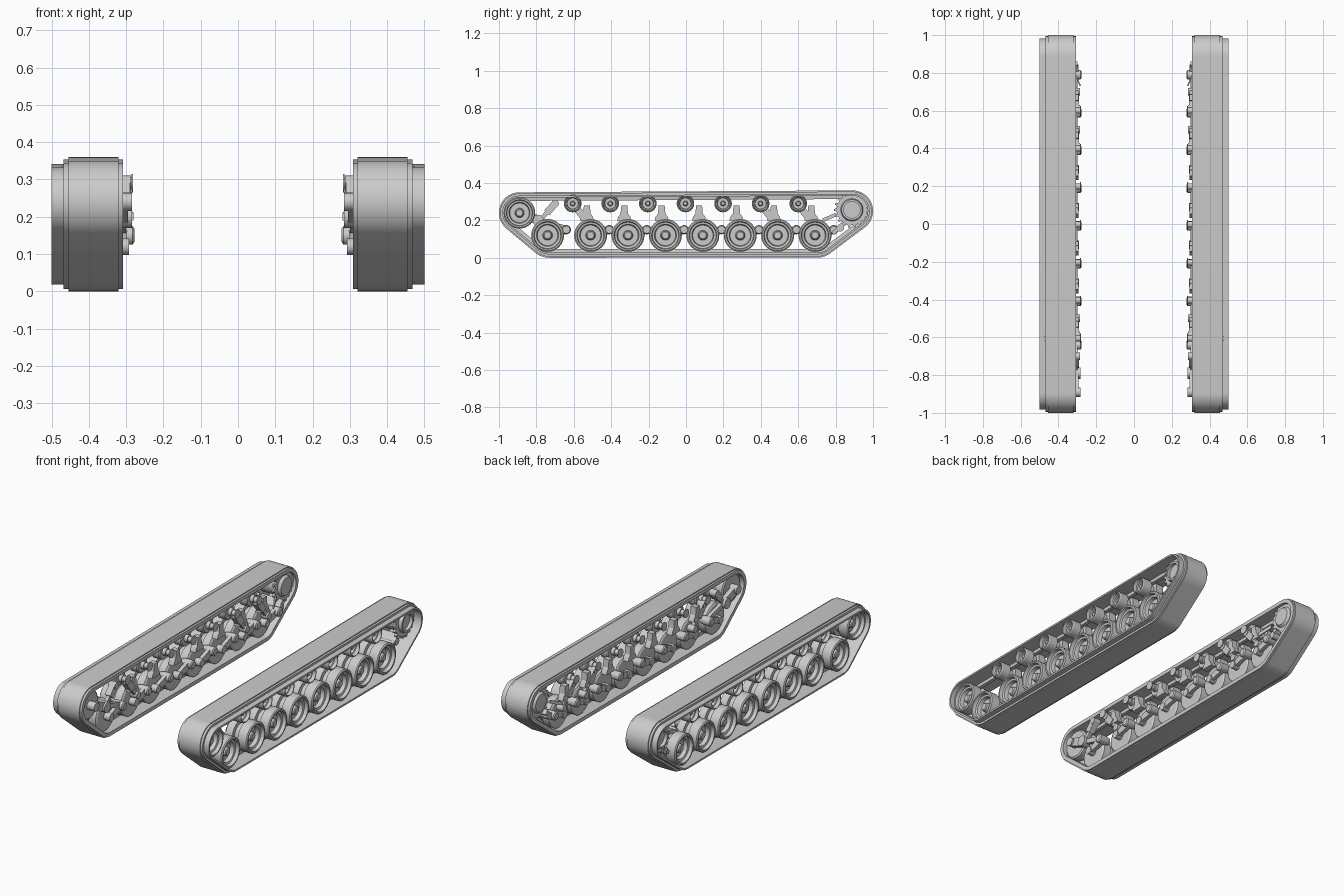
import bpy, bmesh
from math import sin, cos, pi, radians
from mathutils import Vector

cube = bpy.data.objects.get("Cube")
if cube:
    bpy.data.objects.remove(cube)

grey = bpy.data.materials.new("plain_grey")
grey.use_nodes = True
grey.diffuse_color = (0.6, 0.6, 0.6, 1)
grey.node_tree.nodes["Principled BSDF"].inputs["Base Color"].default_value = (0.6, 0.6, 0.6, 1)


def finish(name, bm):
    """Turn a bmesh of the left side into an object mirrored to the right."""
    bmesh.ops.remove_doubles(bm, verts=bm.verts, dist=1e-5)
    bmesh.ops.recalc_face_normals(bm, faces=bm.faces)
    mesh = bpy.data.meshes.new(name)
    bm.to_mesh(mesh)
    bm.free()
    mesh.materials.append(grey)
    mesh.shade_smooth()
    mesh.set_sharp_from_angle(angle=radians(30))
    obj = bpy.data.objects.new(name, mesh)
    bpy.context.collection.objects.link(obj)
    obj.modifiers.new("Mirror", 'MIRROR').use_mirror_merge = False


def loft(bm, rings, closed=False):
    """Skin a list of equal rings of points."""
    rows = [[bm.verts.new(p) for p in ring] for ring in rings]
    n = len(rows[0])
    for i in range(len(rows) if closed else len(rows) - 1):
        a, b = rows[i], rows[(i + 1) % len(rows)]
        for j in range(n):
            k = (j + 1) % n
            bm.faces.new((a[j], a[k], b[k], b[j]))
    return rows


def lathe(bm, y, z, profile, sides=32):
    """Revolve (radius, x) pairs about an axle, with flat end caps."""
    rings = [[(x, y + r * cos(2 * pi * i / sides), z + r * sin(2 * pi * i / sides))
              for i in range(sides)] for r, x in profile]
    rows = loft(bm, rings)
    bm.faces.new(rows[0])
    bm.faces.new(rows[-1])


def prism(bm, points, x0, x1):
    """Extrude a side outline between two x positions."""
    rows = loft(bm, [[(x, y, z) for y, z in points] for x in (x0, x1)])
    bm.faces.new(rows[0])
    bm.faces.new(rows[1])


def bar(bm, p, q, w0, w1, x0, x1):
    """Tapered flat bar between two side points."""
    p, q = Vector(p), Vector(q)
    d = (q - p).normalized()
    s = Vector((-d.y, d.x))
    prism(bm, [p + s * w0, q + s * w1, q - s * w1, p - s * w0], x0, x1)


# Track belt: path wraps tightly round these (y, z, radius) circles
HULL = [(-.89, .24, .11), (-.73, .12, .12), (.7, .12, .12), (.89, .25, .11), (-.6, .29, .07)]


def belt_ring(x, offset, count=96):
    ring = []
    for i in range(count):
        c, s = cos(2 * pi * i / count), sin(2 * pi * i / count)
        y, z, r = max(HULL, key=lambda h: h[0] * c + h[1] * s + h[2])
        ring.append((x, y + (r + offset) * c, z + (r + offset) * s))
    return ring


section = [(.308, -.006), (.32, -.006), (.32, 0), (.455, 0), (.455, -.006), (.468, -.006),
           (.468, -.018), (.5, -.018), (.5, -.028), (.41, -.028), (.408, -.046),
           (.387, -.046), (.385, -.028), (.308, -.028)]
bm = bmesh.new()
loft(bm, [belt_ring(x, o) for x, o in section], closed=True)
finish("track_belt", bm)


def dished_wheel(bm, y, z, r, groove):
    """Twin wheel with a guide groove and a dished outer face."""
    lathe(bm, y, z, [(r * .9, .33), (r, .336), (r, .38), (groove, .38), (groove, .415), (r, .415),
                     (r, .47), (r * .93, .475), (r * .84, .475), (r * .8, .455), (r * .67, .452),
                     (r * .62, .43), (r * .3, .43), (r * .26, .452), (r * .2, .456)])


# Road wheels, swing arms, torsion pivots and bump stops
WHEELS = [-.74] + [-.51 + .2 * i for i in range(7)]
for i, y in enumerate(WHEELS):
    bm = bmesh.new()
    dished_wheel(bm, y, .12, .088, .065)
    finish(f"road_wheel_{i + 1}", bm)

    bm = bmesh.new()
    py, pz = y + .1, .15
    bar(bm, (py, pz), (y, .12), .022, .016, .298, .32)
    lathe(bm, y, .12, [(.022, .292), (.022, .34)], 16)
    lathe(bm, py, pz, [(.018, .278), (.025, .283), (.025, .325), (.02, .35)], 16)
    finish(f"swing_arm_{i + 1}", bm)

    if i:
        bm = bmesh.new()
        c = y - .02
        prism(bm, [(c - .038, .2), (c + .038, .2), (c + .032, .22), (c + .02, .235),
                   (c + .016, .28), (c - .016, .28), (c - .02, .235), (c - .032, .22)], .295, .33)
        finish(f"bump_stop_{i}", bm)

# Dampers on the end stations
for i, (p, q) in enumerate([((-.7, .29), (-.78, .2)), ((-.59, .27), (-.5, .16)),
                            ((.41, .27), (.5, .16)), ((.61, .27), (.7, .16))]):
    bm = bmesh.new()
    mid = Vector(p).lerp(Vector(q), .55)
    bar(bm, p, mid, .019, .019, .29, .325)
    bar(bm, mid, q, .011, .011, .298, .317)
    for y, z in (p, q):
        lathe(bm, y, z, [(.02, .287), (.02, .33)], 16)
    finish(f"damper_{i + 1}", bm)

# Return rollers with inner brackets
for i in range(7):
    y, z = -.606 + .201 * i, .29
    bm = bmesh.new()
    dished_wheel(bm, y, z, .047, .026)
    finish(f"return_roller_{i + 1}", bm)
    bm = bmesh.new()
    lathe(bm, y, z, [(.025, .281), (.025, .286), (.016, .286), (.016, .31), (.022, .31), (.022, .34)], 16)
    finish(f"roller_bracket_{i + 1}", bm)

# Front idler with crank and tensioner
bm = bmesh.new()
dished_wheel(bm, -.89, .24, .084, .062)
finish("idler_wheel", bm)
bm = bmesh.new()
bar(bm, (-.89, .24), (-.79, .2), .022, .026, .295, .322)
bar(bm, (-.79, .2), (-.65, .16), .014, .014, .3, .32)
for y, z, r in ((-.89, .24, .025), (-.79, .2, .03)):
    lathe(bm, y, z, [(r, .284), (r, .34)], 16)
finish("idler_crank", bm)

# Rear drive sprocket: two toothed discs on a hollow drum
SPROCKET = (.887, .256)
bm = bmesh.new()
teeth = 18
outline = []
for i in range(teeth):
    for step, r in ((-.3, .082), (-.14, .095), (.14, .095), (.3, .082)):
        a = 2 * pi * (i + step) / teeth
        outline.append((SPROCKET[0] + r * cos(a), SPROCKET[1] + r * sin(a)))
for x in (.325, .435):
    prism(bm, outline, x, x + .016)
finish("sprocket_discs", bm)
bm = bmesh.new()
lathe(bm, *SPROCKET, [(.05, .31), (.06, .325), (.06, .451), (.055, .47), (.044, .47), (.044, .42)])
finish("sprocket_drum", bm)

# Mud scraper beside the sprocket
bm = bmesh.new()
bar(bm, (.785, .13), (.85, .19), .01, .014, .3, .44)
lathe(bm, .825, .16, [(.02, .295), (.02, .445)], 12)
finish("mud_scraper", bm)

# Slanted stay at the rear of the suspension
bm = bmesh.new()
loft(bm, [[(x + a, y, z + b) for a, b in ((0, -.01), (.008, -.01), (.008, .01), (0, .01))]
          for x, y, z in ((.28, .73, .2), (.31, .8, .23))])
bmesh.ops.holes_fill(bm, edges=bm.edges)
finish("rear_stay", bm)
